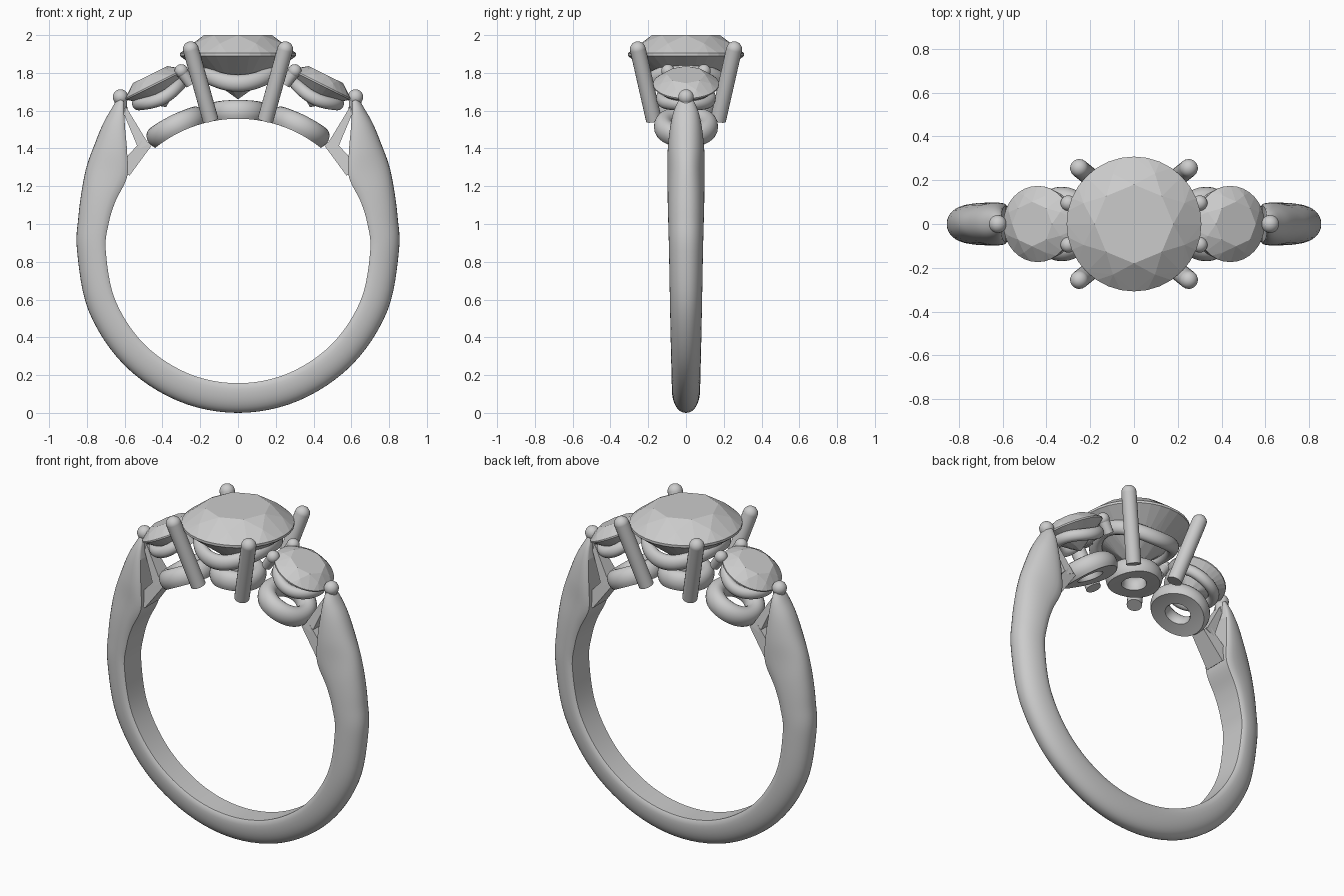
import bpy, bmesh
from math import sin, cos, pi, radians, copysign
from mathutils import Vector, Matrix

if "Cube" in bpy.data.objects:
    bpy.data.objects.remove(bpy.data.objects["Cube"])

CZ, R = 0.857, 0.70          # finger hole centre height and radius
TILT = radians(26.5)         # lean of the side stones


def finish(name, bm, smooth=40):
    bmesh.ops.recalc_face_normals(bm, faces=bm.faces)
    me = bpy.data.meshes.new(name)
    bm.to_mesh(me)
    bm.free()
    ob = bpy.data.objects.new(name, me)
    bpy.context.collection.objects.link(ob)
    if smooth:
        bpy.ops.object.select_all(action='DESELECT')
        bpy.context.view_layer.objects.active = ob
        ob.select_set(True)
        bpy.ops.object.shade_smooth_by_angle(angle=radians(smooth))
    return ob


def loft(name, sections, closed):
    """Skin a list of closed point loops."""
    bm = bmesh.new()
    rows = [[bm.verts.new(p) for p in s] for s in sections]
    n, m = len(rows), len(rows[0])
    for i in range(n if closed else n - 1):
        a, b = rows[i], rows[(i + 1) % n]
        for j in range(m):
            k = (j + 1) % m
            bm.faces.new((a[j], a[k], b[k], b[j]))
    if not closed:
        bm.faces.new(rows[0])
        bm.faces.new(rows[-1])
    return finish(name, bm)


def frame(angle, r):
    """Local frame on the finger circle, local z pointing outward."""
    return (Matrix.Translation((0, 0, CZ)) @ Matrix.Rotation(angle, 4, 'Y')
            @ Matrix.Translation((0, 0, r)))


def rod(name, p0, p1, r0, r1, segs=20, ball=0, wide=1):
    p0, p1 = Vector(p0), Vector(p1)
    d = p1 - p0
    turn = d.to_track_quat('Z', 'Y').to_matrix().to_4x4()
    mat = Matrix.Translation((p0 + p1) / 2) @ turn
    if segs == 4:
        mat = mat @ Matrix.Rotation(pi / 4, 4, 'Z')
    bm = bmesh.new()
    bmesh.ops.create_cone(bm, cap_ends=True, segments=segs, radius1=r0,
                          radius2=r1, depth=d.length, matrix=mat)
    for v in bm.verts:
        v.co.y = p0.y + (v.co.y - p0.y) * wide
    if ball:
        bmesh.ops.create_uvsphere(bm, u_segments=20, v_segments=12, radius=ball,
                                  matrix=Matrix.Translation(p1) @ turn)
    return finish(name, bm)


def stone(name, mat, s):
    """Round brilliant: table, crown, girdle, pavilion and culet."""
    rings = [(8, 0, 0.18, 0.10), (8, 0.5, 0.25, 0.056), (32, 0, 0.308, 0.004),
             (32, 0, 0.308, -0.010), (8, 0.5, 0.08, -0.187), (1, 0, 0, -0.24)]
    bm = bmesh.new()
    for n, off, r, z in rings:
        for i in range(n):
            t = 2 * pi * (i + off) / n
            bm.verts.new(mat @ Vector((s * r * cos(t), s * r * sin(t), s * z)))
    bmesh.ops.convex_hull(bm, input=bm.verts)
    return finish(name, bm, 0)


def seat(name, mat, major, rh, rv, wave):
    """Saddle-shaped ring beneath a stone."""
    secs = []
    for i in range(56):
        t = 2 * pi * i / 56
        sec = []
        for j in range(16):
            p = 2 * pi * j / 16
            r = major + rh * cos(p)
            sec.append(mat @ Vector((r * cos(t), r * sin(t), rv * sin(p) + wave * cos(2 * t))))
        secs.append(sec)
    return loft(name, secs, True)


def gallery(name, angle, major, minor):
    """Lower ring bent round the finger circle, flat against the finger."""
    secs = []
    for i in range(56):
        t = 2 * pi * i / 56
        sec = []
        for j in range(20):
            p = 2 * pi * j / 20
            r = major + minor * cos(p)
            a = angle + r * cos(t) / 0.75
            h = max(R, 0.737 + 0.063 * sin(p))
            sec.append((h * sin(a), r * sin(t), CZ + h * cos(a)))
        secs.append(sec)
    return loft(name, secs, True)


# Shank: stations of inner point, outer point and half width, bottom to tip
stations = []
for deg, ro, w in [(0, .857, .075), (22, .855, .076), (45, .853, .08), (68, .852, .085),
                   (90, .852, .09), (102, .864, .094), (112, .89, .097)]:
    s, c = sin(radians(deg)), -cos(radians(deg))
    stations.append((R * s, CZ + R * c, ro * s, CZ + ro * c, w))
stations += [(.587, 1.25, .80, 1.31, .098), (.587, 1.38, .76, 1.42, .097),
             (.597, 1.50, .715, 1.53, .085), (.603, 1.59, .67, 1.61, .066),
             (.605, 1.65, .637, 1.665, .04)]
mirrored = [(-a, b, -c, d, w) for a, b, c, d, w in stations[:0:-1]]
keys = [Vector(k) for k in mirrored + stations]
path = []
for i in range(len(keys) - 1):
    p0, p1, p2, p3 = (keys[min(max(i + k, 0), len(keys) - 1)] for k in (-1, 0, 1, 2))
    for k in range(6):
        t = k / 6
        path.append(0.5 * (2 * p1 + (p2 - p0) * t + (2 * p0 - 5 * p1 + 4 * p2 - p3) * t * t
                           + (3 * p1 - p0 - 3 * p2 + p3) * t ** 3))
path.append(keys[-1])
arch = [(0.2 + 0.8 * sin(pi * i / 18), cos(pi * i / 18)) for i in range(19)]
arch = [(u, copysign(abs(v) ** 0.9, v)) for u, v in arch]
profile = [(0, 0.88), (0.06, 0.96)] + arch + [(0.06, -0.96), (0, -0.88)]
loft("shank", [[(a + (c - a) * u, w * v, b + (d - b) * u) for u, v in profile]
               for a, b, c, d, w in path], False)

# Centre setting
stone("centre_stone", Matrix.Translation((0, 0, 1.90)), 1)
seat("centre_seat", Matrix.Translation((0, 0, 1.78)), 0.21, 0.036, 0.045, 0.035)
gallery("centre_gallery", 0, 0.11, 0.047)
for sx in (-1, 1):
    for sy in (-1, 1):
        rod("centre_prong", (sx * .145, sy * .17, 1.55), (sx * .25, sy * .255, 1.925),
            .042, .042, ball=.042)

# Side settings
for s in (-1, 1):
    stone("side_stone", frame(s * TILT, 0.987), 0.565)
    seat("side_seat", frame(s * TILT, 0.918), 0.128, 0.03, 0.034, 0.015)
    gallery("side_gallery", s * TILT, 0.118, 0.052)
    rod("outer_prong", (s * .615, 0, 1.58), (s * .622, 0, 1.672), .03, .034, ball=.041)
    for sy in (-1, 1):
        rod("inner_prong", (s * .25, sy * .085, 1.74), (s * .30, sy * .095, 1.81),
            .028, .032, ball=.036)
    # Forked end of the shank
    rod("upper_strut", (s * .612, 0, 1.63), (s * .50, 0, 1.41), .016, .042, segs=4, wide=1.8)
    rod("lower_strut", (s * .605, 0, 1.28), (s * .478, 0, 1.435), .055, .04, segs=4, wide=1.7)
